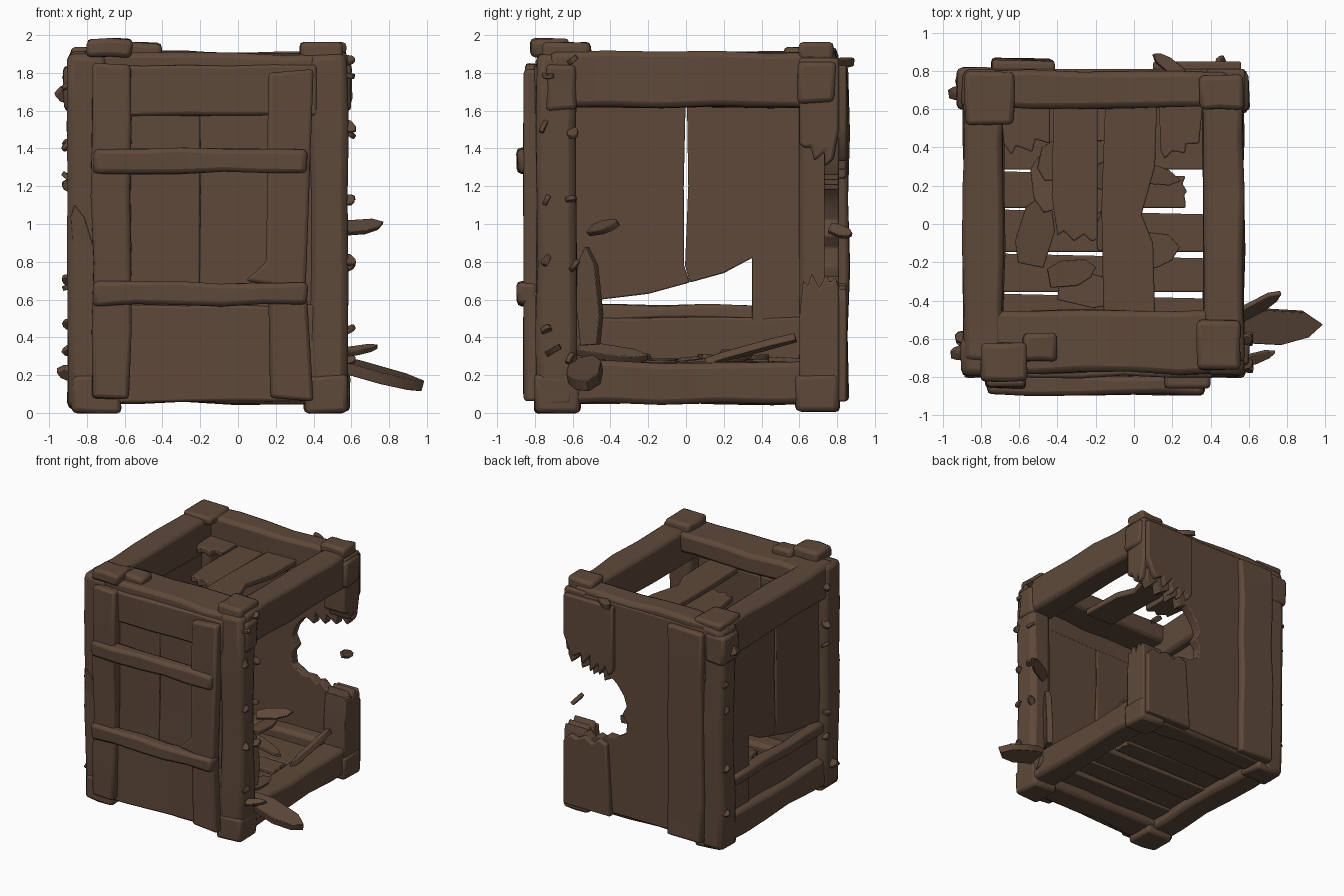
import bpy, bmesh, math, random
from mathutils import Vector, Euler

random.seed(7)
cube = bpy.data.objects.get("Cube")
if cube:
    bpy.data.objects.remove(cube, do_unlink=True)

wood = bpy.data.materials.new("dark_brown_wood")
wood.use_nodes = True
COLOUR = (0.112, 0.066, 0.042, 1)
wood.diffuse_color = COLOUR
bsdf = wood.node_tree.nodes["Principled BSDF"]
bsdf.inputs["Base Color"].default_value = COLOUR
bsdf.inputs["Roughness"].default_value = 0.9


def finish(name, bm, bevel):
    """Turn a bmesh into a worn, bevelled wooden object."""
    bmesh.ops.recalc_face_normals(bm, faces=bm.faces)
    mesh = bpy.data.meshes.new(name)
    bm.to_mesh(mesh)
    bm.free()
    mesh.materials.append(wood)
    ob = bpy.data.objects.new(name, mesh)
    bpy.context.collection.objects.link(ob)
    if bevel:
        mod = ob.modifiers.new("worn_edges", 'BEVEL')
        mod.width, mod.segments, mod.limit_method = bevel, 2, 'ANGLE'
        mod.angle_limit = math.radians(35)
    bpy.ops.object.select_all(action='DESELECT')
    ob.select_set(True)
    bpy.context.view_layer.objects.active = ob
    bpy.ops.object.shade_smooth_by_angle(angle=math.radians(40))
    return ob


def beam(name, x, y, z, bevel=0.025, wobble=0.01, cuts=4):
    """Box between ranges, cut along its length and slightly warped."""
    bm = bmesh.new()
    bmesh.ops.create_cube(bm, size=1)
    size = Vector((x[1] - x[0], y[1] - y[0], z[1] - z[0]))
    mid = Vector((x[0] + x[1], y[0] + y[1], z[0] + z[1])) / 2
    axis = max(range(3), key=lambda i: size[i])
    along = [e for e in bm.edges
             if abs(e.verts[0].co[axis] - e.verts[1].co[axis]) > 0.5]
    if cuts:
        bmesh.ops.subdivide_edges(bm, edges=along, cuts=cuts, use_grid_fill=True)
    for v in bm.verts:
        v.co = Vector(c * s for c, s in zip(v.co, size)) + mid
        v.co += Vector(random.uniform(-wobble, wobble) for _ in range(3))
    return finish(name, bm, bevel)


def board(name, outline, axis, lo, hi, bevel=0.008):
    """Flat outline extruded between lo and hi on the given axis."""
    def place(p, d):
        return {'x': (d, *p), 'y': (p[0], d, p[1]), 'z': (*p, d)}[axis]
    bm = bmesh.new()
    face = bm.faces.new([bm.verts.new(place(p, lo)) for p in outline])
    new = bmesh.ops.extrude_face_region(bm, geom=[face])
    shift = Vector(place((0, 0), hi - lo))
    for v in new["geom"]:
        if isinstance(v, bmesh.types.BMVert):
            v.co += shift
    return finish(name, bm, bevel)


def torn(a, b, teeth, depth):
    """Jagged line from a to b."""
    a, b = Vector(a), Vector(b)
    side = (b - a).orthogonal().normalized()
    pts = [a]
    for i in range(1, teeth):
        wave = (1 if i % 2 else -1) * random.uniform(0.3, 1) * depth
        pts.append(a.lerp(b, (i + random.uniform(-.3, .3)) / teeth) + side * wave)
    return [tuple(p) for p in pts + [b]]


def splinter(name, start, end, width, thick, roll=0.0):
    """Pointed sliver of wood from start to end."""
    start, end = Vector(start), Vector(end)
    run = end - start
    outline = [(0, -.4), (.55, -.5), (.85, -.3), (1, .05), (.8, .4), (.3, .5), (0, .3)]
    ob = board(name, [(u * run.length, v * width) for u, v in outline],
               'z', -thick / 2, thick / 2, 0.004)
    ob.rotation_mode = 'QUATERNION'
    ob.rotation_quaternion = run.to_track_quat('X', 'Z') @ Euler((roll, 0, 0)).to_quaternion()
    ob.location = start
    return ob


# Corner posts: three whole, the back one on the left side snapped in two
L, R, F, B = (0.38, 0.58), (-0.9, -0.7), (-0.79, -0.58), (0.6, 0.81)
beam("front_left_post", L, F, (0.02, 1.9), 0.04)
beam("front_right_post", R, F, (0.02, 1.9), 0.04)
beam("back_right_post", R, B, (0.02, 1.9), 0.04)
board("broken_post_top", [(0.6, 1.88), (0.6, 1.42)] + torn((0.63, 1.4), (0.78, 1.34), 5, .05)
      + [(0.81, 1.5), (0.81, 1.88)], 'x', 0.38, 0.58, 0.02)
board("broken_post_bottom", [(0.81, 0.02), (0.81, 0.66)] + torn((0.79, 0.72), (0.62, 0.7), 6, .05)
      + [(0.6, 0.5), (0.6, 0.02)], 'x', 0.38, 0.58, 0.02)

# Top and bottom frames
for level, z in (("top", (1.62, 1.91)), ("bottom", (0.05, 0.27))):
    beam(level + "_left_rail", (0.36, 0.575), (-0.72, 0.75), z, 0.03)
    beam(level + "_right_rail", (-0.89, -0.68), (-0.72, 0.75), z, 0.03)
    beam(level + "_back_rail", (-0.8, 0.5), (0.61, 0.8), z, 0.03)
beam("top_front_rail", (-0.8, 0.5), (-0.78, -0.45), (1.74, 1.9), 0.03)
beam("bottom_front_rail", (-0.8, 0.5), (-0.78, -0.55), (0.05, 0.25), 0.03)

# Front wall and its outer frame
beam("front_panel_right", (-0.72, -0.2), (-0.77, -0.71), (0.08, 1.6), 0.01, 0.006)
beam("front_panel_left", (-0.2, 0.45), (-0.77, -0.71), (0.08, 1.6), 0.01, 0.006)
beam("front_top_board", (-0.75, 0.42), (-0.8, -0.71), (1.57, 1.84), 0.015)
beam("front_low_board", (-0.75, 0.42), (-0.79, -0.71), (0.06, 0.57), 0.015)
beam("front_right_stile", (-0.77, -0.57), (-0.86, -0.76), (0.08, 1.85), 0.02)
board("front_left_stile", [(0.17, 0.08), (0.4, 0.06), (0.36, 0.7), (0.4, 1.82), (0.16, 1.8),
      (0.15, 0.8), (0.04, 0.7), (0.16, 0.68)], 'y', -0.86, -0.76, 0.02)
for name, z in (("upper", (1.27, 1.4)), ("lower", (0.57, 0.69))):
    beam("front_%s_rung" % name, (-0.77, 0.37), (-0.89, -0.79), z, 0.025)

# Back wall with a large torn hole beside the snapped post
board("back_panel", [(-0.75, 0.08), (0.56, 0.08), (0.56, 0.62)]
      + torn((0.5, 0.64), (0.1, 0.72), 7, .03) + torn((0, 0.78), (0.02, 1.1), 4, .03)
      + torn((0.08, 1.18), (0.54, 1.32), 9, .06) + [(0.56, 1.86), (-0.75, 1.86)], 'y', 0.73, 0.81)
beam("back_right_stile", (-0.74, -0.42), (0.78, 0.86), (0.06, 1.84), 0.02)
board("back_left_stile_top", [(0.1, 1.84), (0.1, 1.3)] + torn((0.14, 1.25), (0.5, 1.36), 9, .07)
      + [(0.56, 1.5), (0.56, 1.84)], 'y', 0.78, 0.85, 0.012)
board("back_left_stile_bottom", [(0.56, 0.06), (0.56, 0.6)]
      + torn((0.5, 0.66), (0.16, 0.66), 5, .04) + [(0.12, 0.06)], 'y', 0.78, 0.85, 0.012)

# Right wall: two hanging boards with torn ends above a low board
board("right_panel_front", [(-0.6, 1.65), (-0.6, 0.58), (-0.45, 0.6), (-0.2, 0.63), (0.02, 0.69),
      (-0.01, 0.78), (-0.012, 1.2), (-0.002, 1.65)], 'x', -0.84, -0.76)
board("right_panel_back", [(0.005, 1.65), (0.012, 1.2), (-0.005, 0.78), (0.02, 0.69),
      (0.2, 0.74), (0.35, 0.82), (0.35, 0.2), (0.65, 0.2), (0.65, 1.65)], 'x', -0.84, -0.76)
beam("right_low_board", (-0.83, -0.75), (-0.62, 0.62), (0.1, 0.5), 0.015)
beam("right_low_rung", (-0.88, -0.78), (-0.62, 0.62), (0.49, 0.57), 0.02)

# Floor planks, one of them broken short
edges = [-0.6, -0.36, -0.15, 0.08, 0.28, 0.66]
for i, (y0, y1) in enumerate(zip(edges, edges[1:])):
    end = 0.27 if i == 3 else 0.4
    board("floor_plank", [(-0.72, y0 + .004), (end, y0 + .004)]
          + torn((end, y0 + .03), (end, y1 - .03), 4, .02) + [(-0.72, y1 - .004)],
          'z', 0.12 + 0.012 * (i % 2), 0.19 + 0.012 * (i % 2))

# Broken lid boards still held by the top frame
board("lid_long_board", [(-0.16, -0.47), (0.11, -0.47), (0.1, -0.1), (0.04, 0.05), (0.11, 0.3),
      (0.12, 0.63), (-0.15, 0.63), (-0.17, 0.1)], 'z', 1.7, 1.75)
board("lid_short_board", [(-0.42, 0.63), (-0.43, 0.15)] + torn((-0.4, -0.06), (-0.19, -0.08), 5, .03)
      + [(-0.19, 0.63)], 'z', 1.68, 1.73)
board("lid_stub", [(-0.7, 0.63), (-0.68, 0.42)] + torn((-0.64, 0.36), (-0.44, 0.42), 4, .05)
      + [(-0.44, 0.63)], 'z', 1.69, 1.74)
board("lid_left_stub", [(0.13, 0.63), (0.14, 0.38)] + torn((0.16, 0.34), (0.34, 0.42), 4, .04)
      + [(0.36, 0.63)], 'z', 1.66, 1.7)

# Loose rubble on the floor
for i in range(14):
    x, y = random.uniform(-0.55, 0.0), random.uniform(-0.45, 0.45)
    turn = random.choice((0, math.pi / 2)) + random.uniform(-.3, .3)
    reach = random.uniform(.2, .38)
    splinter("floor_rubble", (x, y, 0.22 + 0.008 * i), (x + math.cos(turn) * reach,
             y + math.sin(turn) * reach, 0.24 + random.uniform(0, .07)), random.uniform(.1, .22), .025)

# Worn blocks on the corners
for name, x, y, z in (
        ("cap", (-0.8, -0.56), (-0.82, -0.62), (1.88, 1.98)),
        ("cap_chip", (-0.58, -0.4), (-0.72, -0.57), (1.88, 1.96)),
        ("cap", (0.33, 0.56), (-0.76, -0.5), (1.86, 1.96)),
        ("cap", (0.34, 0.57), (0.6, 0.78), (1.86, 1.96)),
        ("cap", (-0.88, -0.63), (0.52, 0.8), (1.86, 1.935)),
        ("foot", (-0.88, -0.62), (-0.8, -0.56), (0, 0.2)),
        ("foot", (0.35, 0.58), (-0.8, -0.56), (0, 0.2)),
        ("foot", (-0.88, -0.64), (0.58, 0.8), (0.01, 0.2)),
        ("foot", (0.35, 0.59), (0.58, 0.81), (0.01, 0.2)),
        ("wrap", (0.4, 0.6), (-0.74, -0.58), (1.6, 1.84)),
        ("wrap", (0.36, 0.6), (0.59, 0.79), (1.64, 1.86)),
        ("wrap", (-0.92, -0.75), (0.6, 0.82), (1.6, 1.84))):
    beam("corner_" + name, x, y, z, 0.025, 0.008, 1)

# Large splinters and shards
for start, end, width, thick, roll in (
        ((0.5, -0.54, 0.27), (0.98, -0.53, 0.14), 0.19, 0.06, 0.2),
        ((0.5, -0.74, 0.31), (0.74, -0.67, 0.35), 0.06, 0.03, 0.5),
        ((0.52, -0.5, 0.97), (0.77, -0.36, 1.0), 0.09, 0.03, 0.8),
        ((0.48, -0.5, 0.36), (0.47, -0.53, 0.88), 0.14, 0.05, 1.4),
        ((0.42, -0.57, 0.34), (0.45, -0.2, 0.29), 0.1, 0.04, 0.6),
        ((0.45, 0.58, 0.4), (0.42, 0.1, 0.27), 0.07, 0.04, 0.3),
        ((0.5, -0.6, 0.15), (0.57, -0.45, 0.2), 0.12, 0.06, 1.3),
        ((0.44, 0.76, 0.98), (0.46, 0.88, 0.94), 0.07, 0.03, 0.9),
        ((-0.78, -0.76, 0.74), (-0.87, -0.78, 1.1), 0.1, 0.05, 1.3),
        ((0.25, 0.78, 1.85), (0.1, 0.89, 1.86), 0.07, 0.04, 0.2),
        ((-0.8, 0.7, 1.7), (-0.97, 0.68, 1.68), 0.1, 0.05, 1.2),
        ((-0.8, -0.66, 0.2), (-0.96, -0.68, 0.22), 0.08, 0.05, 1.0)):
    splinter("splinter", start, end, width, thick, roll)

# Small chips along the posts and rails
for x, y in ((0.56, -0.74), (0.56, -0.6), (-0.87, -0.6), (-0.87, 0.76)):
    for z in (0.4, 0.75, 1.2, 1.5, 1.78):
        z += random.uniform(-.1, .1)
        out = math.copysign(0.06, x)
        splinter("edge_chip", (x, y, z), (x + out, y + random.uniform(-.03, .03),
                 z + random.uniform(-.05, .05)), 0.06, 0.025, random.uniform(0, 1.5))
